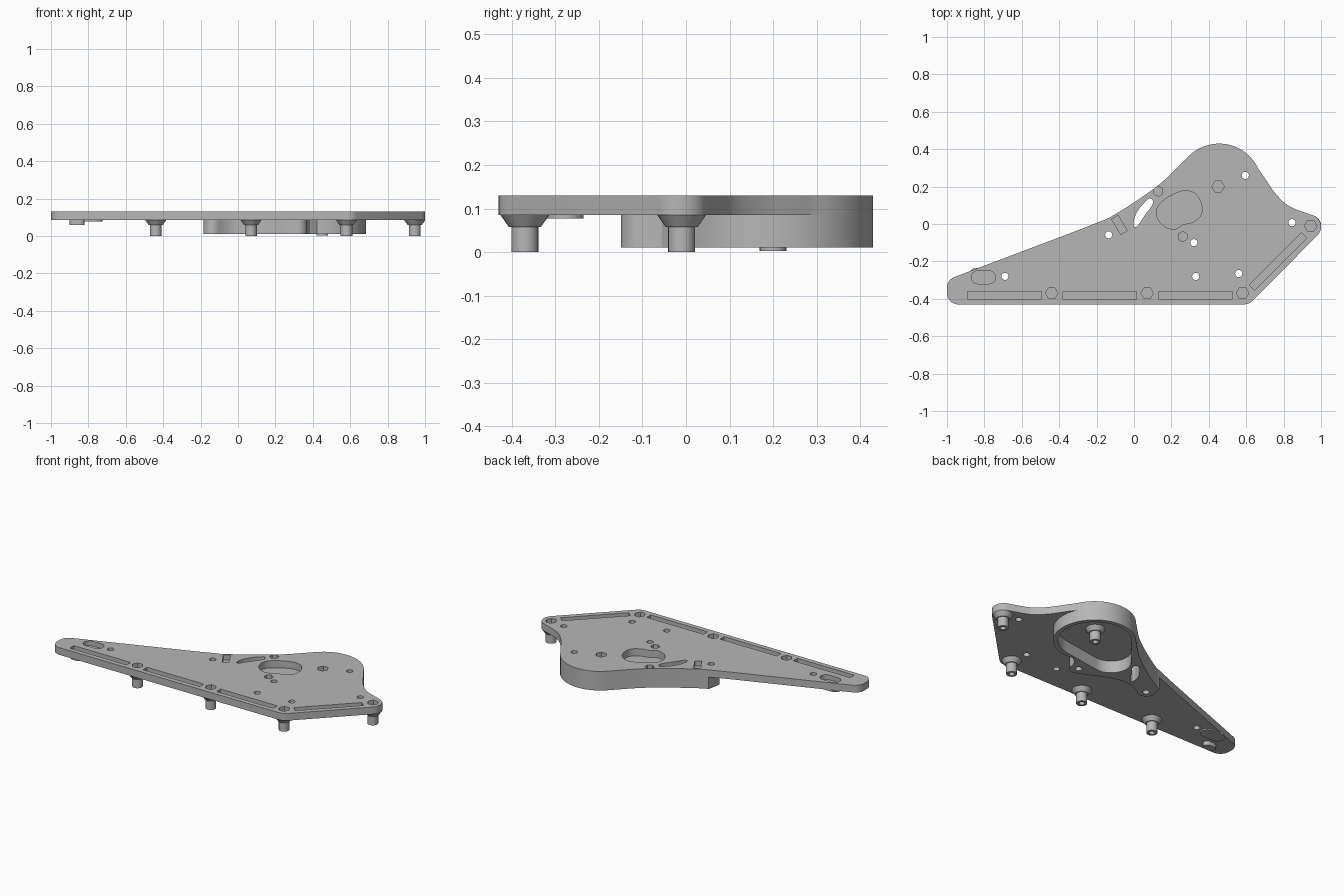
import bpy, bmesh, math
from mathutils import Vector

if "Cube" in bpy.data.objects:
    bpy.data.objects.remove(bpy.data.objects["Cube"])

grey = bpy.data.materials.new("plain grey")
grey.diffuse_color = (0.47, 0.47, 0.47, 1)
grey.use_nodes = True
grey.node_tree.nodes["Principled BSDF"].inputs["Base Color"].default_value = grey.diffuse_color
Z0, Z1, ZB = 0.085, 0.13, 0.01      # plate underside, plate top, housing underside


def arc(cx, cy, r, a0, a1, n=8):
    return [(cx + r * math.cos(math.radians(a0 + (a1 - a0) * i / n)),
             cy + r * math.sin(math.radians(a0 + (a1 - a0) * i / n))) for i in range(n + 1)]


def spline(pts, n=4, closed=False):
    p = [Vector(q) for q in pts]
    p = [p[-1]] + p + p[:2] if closed else [2 * p[0] - p[1]] + p + [2 * p[-1] - p[-2]]
    out = []
    for a, b, c, d in zip(p, p[1:], p[2:], p[3:]):
        for i in range(n):
            t = i / n
            out.append(tuple(0.5 * (2 * b + (c - a) * t + (2 * a - 5 * b + 4 * c - d) * t * t
                                    + (3 * b - a - 3 * c + d) * t ** 3)))
    return out if closed else out + [tuple(p[-2])]


def rect(cx, cy, w, h, deg=0):
    c, s = math.cos(math.radians(deg)), math.sin(math.radians(deg))
    return [(cx + x * c - y * s, cy + x * s + y * c) for x, y in
            ((-w / 2, -h / 2), (w / 2, -h / 2), (w / 2, h / 2), (-w / 2, h / 2))]


def circle(cx, cy, r, n=24, start=0):
    return arc(cx, cy, r, start, start + 360, n)[:-1]


def stadium(cx, cy, w, h):
    r, d = h / 2, (w - h) / 2
    return arc(cx + d, cy, r, -90, 90) + arc(cx - d, cy, r, 90, 270)


def prisms(name, items):
    """One object from (outline, bottom, top) extrusions."""
    bm = bmesh.new()
    for pts, lo, hi in items:
        clean = [p for i, p in enumerate(pts) if math.dist(p, pts[i - 1]) > 1e-4]
        n = len(clean)
        a = [bm.verts.new((x, y, lo)) for x, y in clean]
        b = [bm.verts.new((x, y, hi)) for x, y in clean]
        bm.faces.new(a[::-1])
        bm.faces.new(b)
        for i in range(n):
            j = (i + 1) % n
            bm.faces.new((a[i], a[j], b[j], b[i]))
    bmesh.ops.recalc_face_normals(bm, faces=bm.faces)
    return finish(name, bm)


def finish(name, bm):
    me = bpy.data.meshes.new(name)
    bm.to_mesh(me)
    bm.free()
    me.materials.append(grey)
    ob = bpy.data.objects.new(name, me)
    bpy.context.collection.objects.link(ob)
    return ob


def smooth(ob):
    bpy.ops.object.select_all(action='DESELECT')
    ob.select_set(True)
    bpy.context.view_layer.objects.active = ob
    bpy.ops.object.shade_smooth_by_angle(angle=math.radians(30))


def boolean(ob, other, op):
    m = ob.modifiers.new(op.lower(), 'BOOLEAN')
    m.operation, m.object, m.solver = op, other, 'EXACT'
    bpy.context.view_layer.objects.active = ob
    bpy.ops.object.modifier_apply(modifier=m.name)
    bpy.data.objects.remove(other)


# Outline pieces shared by plate and housing
lobe = arc(0.455, 0.2, 0.23, 25, 135, 18)
back = spline([lobe[-1], (0.245, 0.315), (0.14, 0.215), (0, 0.115), (-0.13, 0.035), (-0.17, 0.018)])
flank = spline([(0.962, 0.044), (0.83, 0.095), (0.755, 0.165), (0.70, 0.245), lobe[0]])

outline = (arc(-0.94, -0.37, 0.06, 180, 270) + arc(0.585, -0.36, 0.07, 270, 315)
           + arc(0.935, -0.015, 0.065, 315, 425) + flank[1:] + lobe[1:] + back[1:]
           + [(-0.29, -0.03)] + arc(-0.94, -0.34, 0.06, 110, 180))
plate = prisms("plate", [(outline, Z0, Z1)])

# Housing below the plate, with rounded screw corners and a hollow chamber
housing_outline = (lobe + back[1:] + arc(-0.135, -0.055, 0.05, 180, 310)
                   + spline([(-0.08, -0.075), (-0.02, -0.05), (0.07, -0.05), (0.16, -0.08), (0.25, -0.125)])
                   + arc(0.32, -0.1, 0.05, 250, 370) + [(0.385, -0.055)]
                   + arc(0.455, 0.2, 0.23, -98, 25, 20)[:-1])
housing = prisms("housing", [(housing_outline, ZB, Z0)])
big, small = Vector((0.455, 0.2)), Vector((0.225, 0.07))
d = small - big
ang, half = math.degrees(math.atan2(d.y, d.x)), math.degrees(math.acos((0.205 - 0.112) / d.length))
chamber = (arc(*big, 0.205, ang + half, ang + 360 - half, 28)
           + arc(*small, 0.112, ang - half, ang + half, 14))
boolean(housing, prisms("chamber_cutter", [(chamber, -0.1, Z0 - 0.0005)]), 'DIFFERENCE')

# Openings through plate and housing
opening = spline([(0.123, 0.083), (0.15, 0.12), (0.21, 0.158), (0.273, 0.178), (0.332, 0.158),
                  (0.364, 0.094), (0.353, 0.04), (0.31, 0.008), (0.262, -0.003), (0.214, -0.029),
                  (0.155, -0.008), (0.123, 0.04)], 3, True)
slot = spline([(0.08, 0.136), (0.1, 0.126), (0.096, 0.099), (0.053, 0.04), (0.021, -0.008),
               (0.005, -0.017), (-0.003, -0.003), (0.005, 0.04), (0.032, 0.088)], 3, True)
screws = [(-0.135, -0.058), (-0.69, -0.28), (0.33, -0.28), (0.56, -0.265),
          (0.845, 0.007), (0.595, 0.26), (0.32, -0.1)]
through = [(opening, -0.1, 0.3), (slot, -0.1, 0.3)]
through += [(circle(x, y, 0.019), -0.1, 0.3) for x, y in screws]

# Recesses in the top: grooves, hexagonal nut pockets, end slot
posts = [(-0.44, -0.37), (0.07, -0.37), (0.58, -0.37), (0.945, -0.01), (0.45, 0.2)]
ZR = 0.1
recess = [(rect(x, -0.38, 0.395, 0.04), ZR, 0.2) for x in (-0.692, -0.183, 0.328)]
recess += [(rect(0.77, -0.2, 0.395, 0.04, 45), ZR, 0.2),
           (rect(-0.078, -0.005, 0.095, 0.04, -59), ZR, 0.2),
           (stadium(-0.805, -0.285, 0.13, 0.07), ZR, 0.2)]
recess += [(circle(x, y, 0.033, 6), ZR, 0.2) for x, y in posts]
recess += [(circle(x, y, 0.027, 6, 30), ZR, 0.2) for x, y in ((0.13, 0.175), (0.26, -0.067))]
boolean(plate, prisms("top_cutter", through + recess), 'DIFFERENCE')
boolean(housing, prisms("hole_cutter", through[1:]), 'DIFFERENCE')
smooth(plate)
smooth(housing)

# Hollow standoff posts with flared collars
profile = [(0, 0.05), (0.016, 0.05), (0.016, 0), (0.031, 0), (0.031, 0.058),
           (0.037, 0.058), (0.056, Z0)]
for k, (px, py) in enumerate(posts):
    bm = bmesh.new()
    N, rings = 24, []
    for r, z in profile:
        z = max(z, 0.003) if k == 4 else z
        if r == 0:
            rings.append([bm.verts.new((px, py, z))] * N)
        else:
            rings.append([bm.verts.new((x, y, z)) for x, y in circle(px, py, r, N)])
    for a, b in zip(rings, rings[1:]):
        for i in range(N):
            j = (i + 1) % N
            bm.faces.new([a[i], b[i], b[j]] if a[i] == a[j] else [a[i], b[i], b[j], a[j]])
    bm.faces.new(rings[-1])
    bmesh.ops.recalc_face_normals(bm, faces=bm.faces)
    smooth(finish(f"standoff_post_{k + 1}", bm))

# Raised pads under the narrow end
smooth(prisms("end_pad", [(stadium(-0.805, -0.278, 0.16, 0.085), 0.077, Z0)]))
smooth(prisms("end_nub", [(stadium(-0.86, -0.372, 0.08, 0.05), 0.06, Z0)]))
